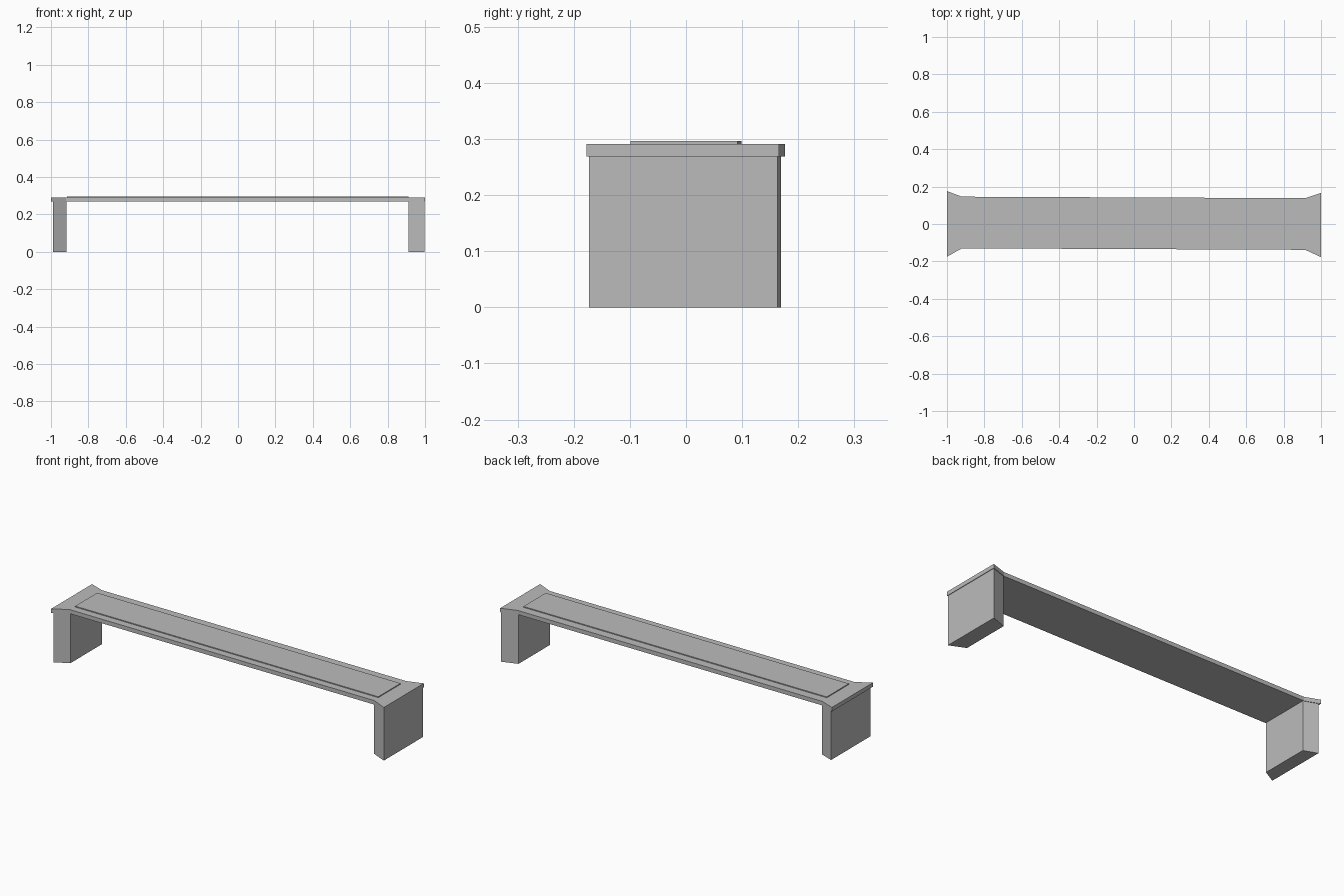
import bpy
import bmesh

cube = bpy.data.objects.get("Cube")
if cube:
    bpy.data.objects.remove(cube, do_unlink=True)

GREY = (0.5, 0.5, 0.5)
grey = bpy.data.materials.new("plain grey")
grey.use_nodes = True
grey.diffuse_color = (*GREY, 1)
grey.node_tree.nodes["Principled BSDF"].inputs["Base Color"].default_value = (*GREY, 1)


def prism(name, outline, bottom, top):
    """Extrude a plan outline upward between two heights."""
    bm = bmesh.new()
    face = bm.faces.new([bm.verts.new((x, y, bottom)) for x, y in outline])
    ext = bmesh.ops.extrude_face_region(bm, geom=[face])
    for v in ext["geom"]:
        if isinstance(v, bmesh.types.BMVert):
            v.co.z = top
    bmesh.ops.recalc_face_normals(bm, faces=bm.faces)
    mesh = bpy.data.meshes.new(name)
    bm.to_mesh(mesh)
    bm.free()
    mesh.materials.append(grey)
    obj = bpy.data.objects.new(name, mesh)
    bpy.context.collection.objects.link(obj)
    return obj


# Long top slab, flaring at both ends
prism("top_slab", [(-1, -0.175), (-0.92, -0.13), (0.915, -0.138), (1, -0.177),
                   (1, 0.166), (0.915, 0.138), (-0.92, 0.146), (-1, 0.176)],
      0.269, 0.291)

# Thin raised panel on the slab
prism("top_panel", [(-0.915, -0.09), (0.912, -0.099), (0.912, 0.092), (-0.915, 0.099)],
      0.289, 0.296)

# Wedge-shaped end legs, narrower toward the middle
prism("right_leg", [(-0.99, -0.168), (-0.917, -0.127), (-0.917, 0.142), (-0.99, 0.169)],
      0, 0.27)
prism("left_leg", [(0.997, -0.173), (0.912, -0.135), (0.912, 0.134), (0.997, 0.163)],
      0, 0.27)
